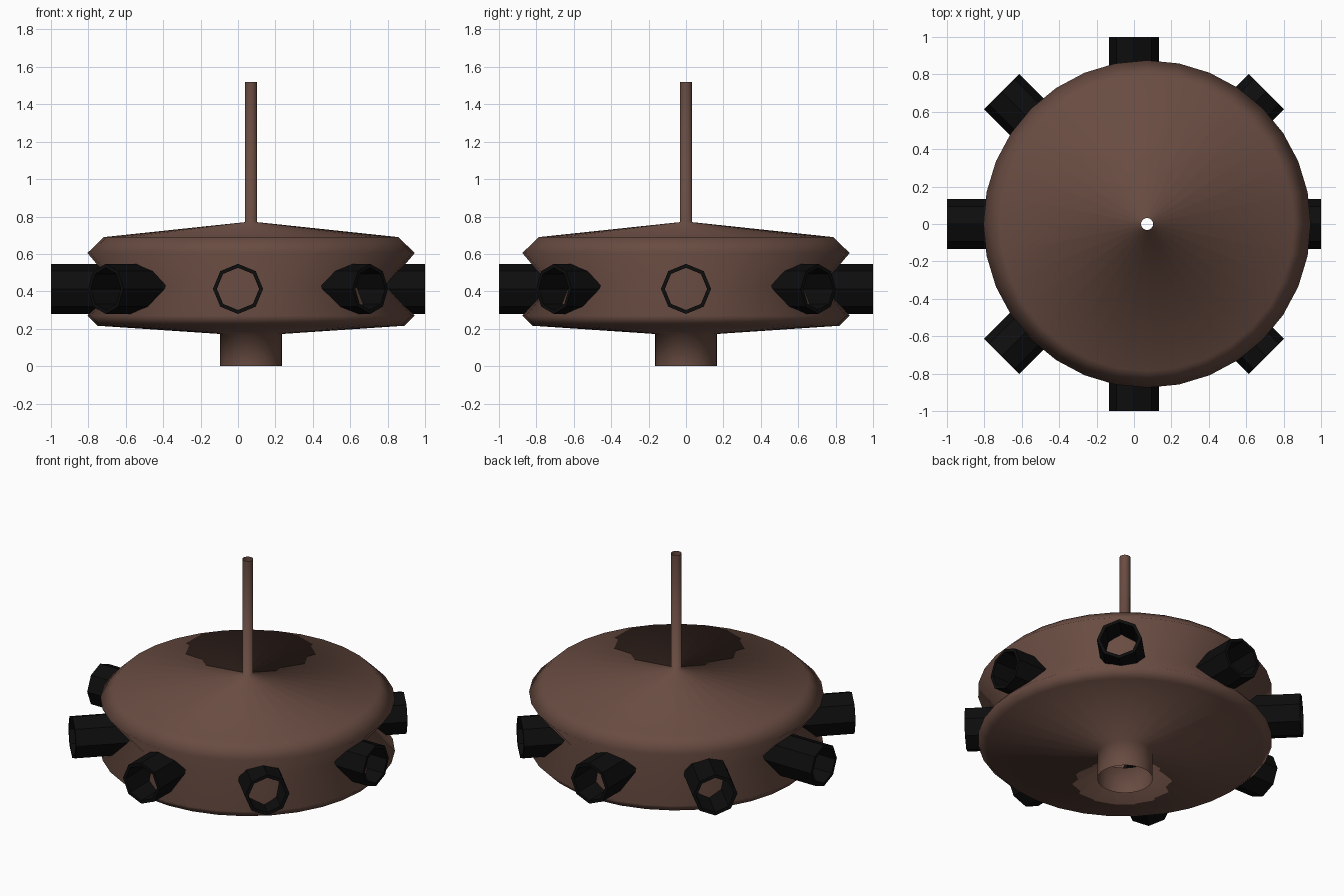
import bpy, bmesh
from math import sin, cos, pi

if "Cube" in bpy.data.objects:
    bpy.data.objects.remove(bpy.data.objects["Cube"])


def material(name, rgb):
    m = bpy.data.materials.new(name)
    m.diffuse_color = (*rgb, 1)
    m.use_nodes = True
    m.node_tree.nodes["Principled BSDF"].inputs["Base Color"].default_value = m.diffuse_color
    return m


def loft(name, rings, mat, smooth, closed=False):
    """Bridge a list of equal-length point rings into one surface."""
    bm = bmesh.new()
    vs = [[bm.verts.new(p) for p in ring] for ring in rings]
    n = len(vs[0])
    pairs = list(zip(vs, vs[1:])) + ([(vs[-1], vs[0])] if closed else [])
    for a, b in pairs:
        for i in range(n):
            j = (i + 1) % n
            bm.faces.new((a[i], a[j], b[j], b[i])).smooth = smooth
    if closed:
        bmesh.ops.recalc_face_normals(bm, faces=bm.faces)
    me = bpy.data.meshes.new(name)
    bm.to_mesh(me)
    bm.free()
    me.materials.append(mat)
    ob = bpy.data.objects.new(name, me)
    bpy.context.collection.objects.link(ob)
    return ob


brown = material("brown", (0.14, 0.072, 0.054))
black = material("black", (0.004, 0.004, 0.004))

# Turned body: open foot, grooved drum and open spindle in one profile (r, z)
profile = [(0.165, 0.0), (0.165, 0.172), (0.82, 0.216), (0.875, 0.27),
           (0.73, 0.432), (0.875, 0.605), (0.787, 0.69), (0.032, 0.77),
           (0.032, 1.52)]
SEG = 32
loft("drum_body",
     [[(0.07 + r * cos(2 * pi * i / SEG), r * sin(2 * pi * i / SEG), z)
       for i in range(SEG)] for r, z in profile], brown, True)

# Eight open octagonal tubes radiating from the groove
tube_profile = [(0.6, 0.134), (1.0, 0.134), (1.0, 0.113), (0.6, 0.113)]
for k in range(8):
    a = k * pi / 4
    rings = []
    for d, r in tube_profile:
        ring = []
        for i in range(8):
            t = i * pi / 4
            s, h = r * cos(t), r * sin(t)
            ring.append((d * cos(a) - s * sin(a), d * sin(a) + s * cos(a), 0.413 + h))
        rings.append(ring)
    loft(f"side_tube_{k + 1}", rings, black, False, closed=True)
